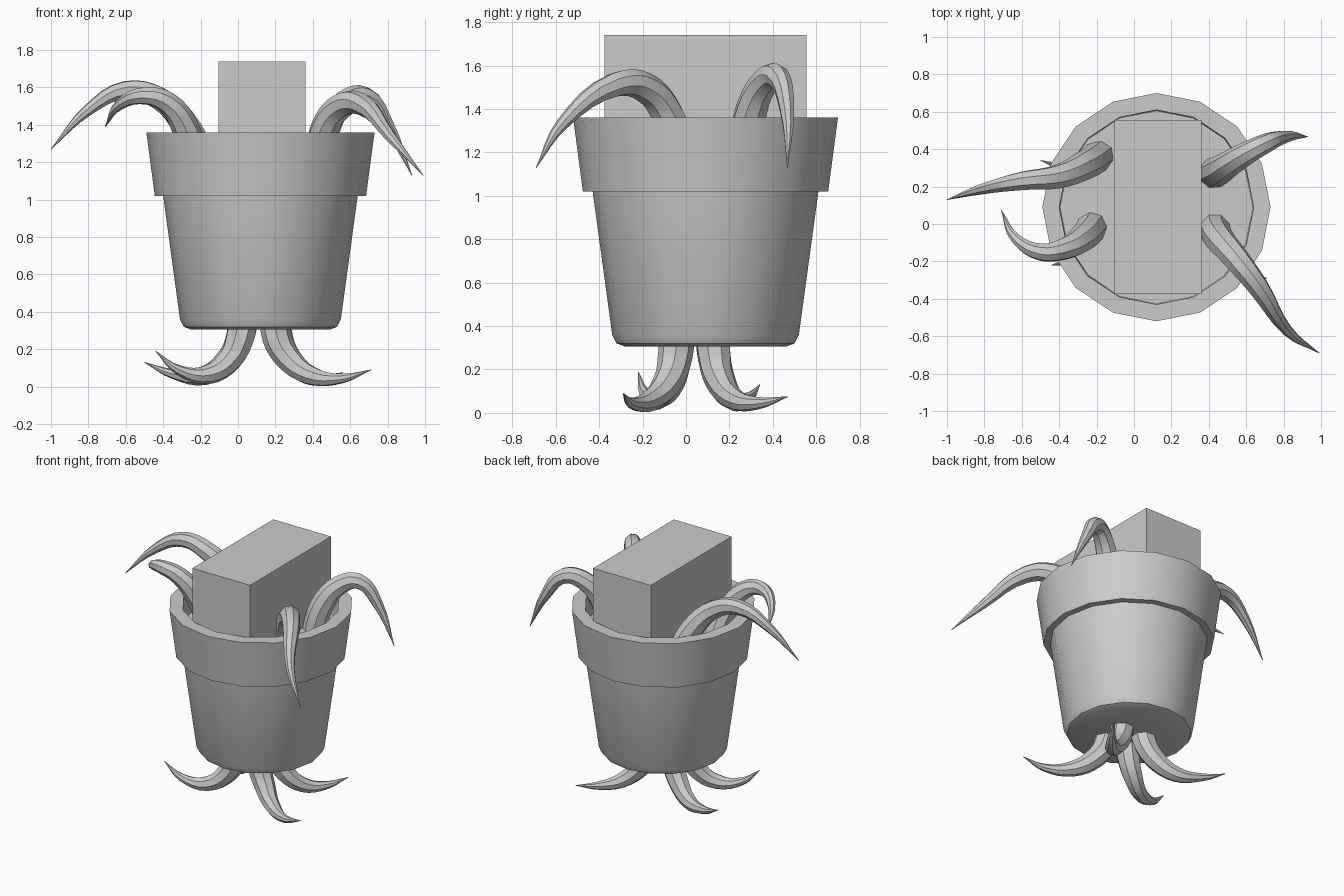
import bpy
import bmesh
import math
from mathutils import Matrix, Vector

cube = bpy.data.objects.get("Cube")
if cube:
    bpy.data.objects.remove(cube, do_unlink=True)

POT_CENTRE = Vector((0.12, 0.09, 0))
SOIL_HEIGHT = 1.2

# One plain grey for everything
grey = bpy.data.materials.new("plain grey")
grey.use_nodes = True
grey.diffuse_color = (0.6, 0.6, 0.6, 1)
grey.node_tree.nodes["Principled BSDF"].inputs["Base Color"].default_value = (0.6, 0.6, 0.6, 1)


def select_only(obj):
    bpy.ops.object.select_all(action="DESELECT")
    obj.select_set(True)
    bpy.context.view_layer.objects.active = obj


def finish(obj):
    """Link, colour and smooth an object while keeping its hard edges."""
    bpy.context.scene.collection.objects.link(obj)
    obj.data.materials.append(grey)
    select_only(obj)
    if obj.type == "CURVE":
        bpy.ops.object.convert(target="MESH")
    bpy.ops.object.shade_smooth_by_angle(angle=math.radians(40))


def lathe(name, profile, sides=16):
    """Spin a (radius, height) profile around the pot's axis."""
    bm = bmesh.new()
    verts = [bm.verts.new((r, 0, z)) for r, z in profile]
    edges = [bm.edges.new(pair) for pair in zip(verts, verts[1:])]
    bmesh.ops.spin(bm, geom=verts + edges, cent=(0, 0, 0), axis=(0, 0, 1),
                   angle=math.tau, steps=sides, use_duplicate=False)
    bmesh.ops.remove_doubles(bm, verts=bm.verts, dist=0.0005)
    bmesh.ops.recalc_face_normals(bm, faces=bm.faces)
    bmesh.ops.translate(bm, verts=bm.verts, vec=POT_CENTRE)
    mesh = bpy.data.meshes.new(name)
    bm.to_mesh(mesh)
    bm.free()
    finish(bpy.data.objects.new(name, mesh))


def box(name, low, high):
    low, high = Vector(low), Vector(high)
    bm = bmesh.new()
    placement = Matrix.Translation((low + high) / 2) @ Matrix.Diagonal((*(high - low), 1))
    bmesh.ops.create_cube(bm, size=1, matrix=placement)
    mesh = bpy.data.meshes.new(name)
    bm.to_mesh(mesh)
    bm.free()
    finish(bpy.data.objects.new(name, mesh))


def tentacle(name, *path, thickness=0.085):
    """Tapered tube along a smooth path, ending in a sharp tip."""
    curve = bpy.data.curves.new(name, "CURVE")
    curve.dimensions = "3D"
    curve.bevel_depth = thickness
    curve.bevel_resolution = 2
    curve.resolution_u = 4
    curve.use_fill_caps = True
    spline = curve.splines.new("BEZIER")
    spline.bezier_points.add(len(path) - 1)
    points = [Vector(p) for p in path]
    lengths = [(b - a).length for a, b in zip(points, points[1:])]
    for i, (knot, point) in enumerate(zip(spline.bezier_points, points)):
        along = sum(lengths[:i]) / sum(lengths)
        knot.co = point
        knot.handle_left_type = knot.handle_right_type = "AUTO"
        knot.radius = max(1 - along ** 1.6, 0.02)
    finish(bpy.data.objects.new(name, curve))


# Pot with rounded foot, overhanging rim and soil-filled inside
lathe("pot", [(0, 0.305), (0.37, 0.305), (0.41, 0.32), (0.43, 0.36),
              (0.52, 1.02), (0.565, 1.02), (0.61, 1.36), (0.52, 1.36),
              (0.515, SOIL_HEIGHT)])
lathe("soil", [(0, SOIL_HEIGHT), (0.515, SOIL_HEIGHT)])

# Block standing in the pot
box("block", (-0.105, -0.375, 1.15), (0.36, 0.555, 1.74))

# Tentacles arching over the rim
tentacle("upper_tentacle_back_right",
         (-0.18, 0.37, 1.15), (-0.27, 0.31, 1.38), (-0.42, 0.25, 1.54),
         (-0.6, 0.23, 1.585), (-0.8, 0.19, 1.48), (-1, 0.13, 1.27))
tentacle("upper_tentacle_front_right",
         (-0.22, -0.01, 1.15), (-0.28, -0.08, 1.38), (-0.38, -0.135, 1.52),
         (-0.5, -0.15, 1.555), (-0.63, -0.08, 1.51), (-0.71, 0.075, 1.39))
tentacle("upper_tentacle_back_left",
         (0.42, 0.27, 1.15), (0.47, 0.295, 1.37), (0.57, 0.36, 1.52),
         (0.68, 0.42, 1.55), (0.8, 0.465, 1.4), (0.93, 0.467, 1.13))
tentacle("upper_tentacle_front_left",
         (0.43, -0.02, 1.15), (0.46, -0.085, 1.37), (0.55, -0.19, 1.5),
         (0.66, -0.33, 1.51), (0.82, -0.57, 1.33), (0.99, -0.69, 1.13))

# Tentacles that serve as feet
tentacle("lower_tentacle_back_right",
         (0.03, 0.12, 0.4), (0.01, 0.13, 0.26), (-0.05, 0.16, 0.15),
         (-0.18, 0.22, 0.06), (-0.35, 0.29, 0.07), (-0.5, 0.34, 0.13))
tentacle("lower_tentacle_front_right",
         (0.03, -0.04, 0.4), (0.01, -0.05, 0.26), (-0.04, -0.07, 0.15),
         (-0.16, -0.13, 0.065), (-0.32, -0.19, 0.09), (-0.44, -0.22, 0.19))
tentacle("lower_tentacle_back_left",
         (0.2, 0.12, 0.4), (0.22, 0.13, 0.26), (0.27, 0.15, 0.16),
         (0.37, 0.22, 0.065), (0.47, 0.33, 0.045), (0.56, 0.47, 0.075))
tentacle("lower_tentacle_front_left",
         (0.2, -0.04, 0.4), (0.21, -0.05, 0.26), (0.27, -0.08, 0.15),
         (0.39, -0.16, 0.06), (0.56, -0.25, 0.045), (0.71, -0.29, 0.09))
